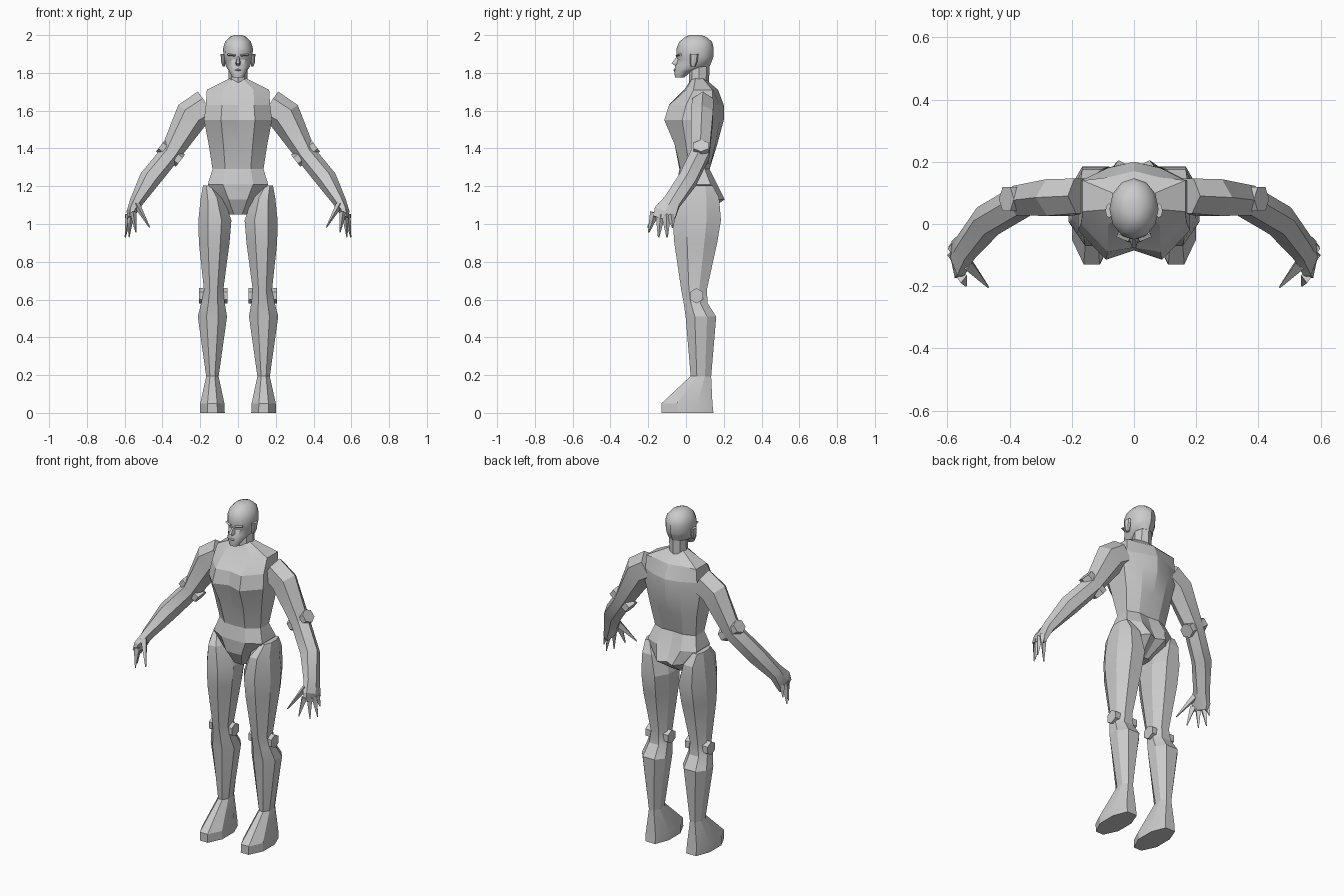
import bpy
import bmesh
from math import cos, sin, pi, radians
from mathutils import Vector

default = bpy.data.objects.get("Cube")
if default:
    bpy.data.objects.remove(default)

GREY = (0.6, 0.6, 0.6, 1)
grey = bpy.data.materials.new("plain_grey")
grey.use_nodes = True
grey.diffuse_color = GREY
grey.node_tree.nodes["Principled BSDF"].inputs["Base Color"].default_value = GREY


def loft(name, rings, mirrored=False, angle=22):
    """Skin a list of equal-length point rings and cap both ends."""
    bm = bmesh.new()
    loops = [[bm.verts.new(p) for p in ring] for ring in rings]
    count = len(loops[0])
    for low, high in zip(loops, loops[1:]):
        for i in range(count):
            j = (i + 1) % count
            bm.faces.new((low[i], low[j], high[j], high[i]))
    bm.faces.new(loops[0])
    bm.faces.new(loops[-1])
    bmesh.ops.recalc_face_normals(bm, faces=bm.faces)
    mesh = bpy.data.meshes.new(name)
    bm.to_mesh(mesh)
    bm.free()
    mesh.materials.append(grey)
    obj = bpy.data.objects.new(name, mesh)
    bpy.context.collection.objects.link(obj)
    bpy.ops.object.select_all(action="DESELECT")
    obj.select_set(True)
    bpy.context.view_layer.objects.active = obj
    bpy.ops.object.shade_smooth_by_angle(angle=radians(angle))
    if mirrored:
        obj.modifiers.new("other_side", "MIRROR").use_axis = (True, False, False)
    return obj


def oval(z, x0, x1, y0, y1, sides=8):
    """Level ring fitted into a box."""
    cx, cy, rx, ry = (x0 + x1) / 2, (y0 + y1) / 2, (x1 - x0) / 2, (y1 - y0) / 2
    turn = [2 * pi * i / sides for i in range(sides)]
    return [(cx + rx * cos(a), cy + ry * sin(a), z) for a in turn]


def facet(z, x0, x1, y0, y1):
    """Level eight-point ring with a narrow front and back strip."""
    cx, cy, rx, ry = (x0 + x1) / 2, (y0 + y1) / 2, (x1 - x0) / 2, (y1 - y0) / 2
    shape = ((-.4, -1), (.4, -1), (1, -.4), (1, .4), (.5, 1), (-.5, 1), (-1, .4), (-1, -.4))
    return [(cx + rx * a, cy + ry * b, z) for a, b in shape]


def tube(name, path, mirrored=True, sides=6, phase=0):
    """Limb along a path of (centre, in-plane radius, depth radius)."""
    centres = [Vector(c) for c, ru, rv in path]
    rings = []
    for i, (c, ru, rv) in enumerate(path):
        along = (centres[min(i + 1, len(path) - 1)] - centres[max(i - 1, 0)]).normalized()
        v = Vector((0, 1, 0))
        v = (v - along * v.dot(along)).normalized()
        u = along.cross(v)
        turn = [2 * pi * k / sides + phase for k in range(sides)]
        rings.append([centres[i] + u * ru * cos(a) + v * rv * sin(a) for a in turn])
    return loft(name, rings, mirrored)


def torso_ring(z, w, front, breast, side_front, side_back, blade, spine):
    half = [(w * .5, breast), (w, side_front), (w, side_back), (w * .5, blade)]
    right = [(x, y, z) for x, y in half]
    left = [(-x, y, z) for x, y in reversed(half)]
    return [(0, front, z)] + right + [(0, spine, z)] + left


# Torso from neck base down to crotch
loft("torso", [torso_ring(*r) for r in (
    (1.77, .045, .03, .03, .05, .09, .10, .10),
    (1.71, .165, -.01, 0, .04, .14, .15, .17),
    (1.63, .17, -.075, -.09, 0, .14, .18, .2),
    (1.55, .18, -.085, -.115, -.02, .13, .18, .2),
    (1.42, .155, -.055, -.06, 0, .12, .155, .165),
    (1.29, .135, -.035, -.03, .02, .1, .125, .12),
    (1.21, .16, -.05, -.045, 0, .13, .165, .145),
    (1.13, .1, -.045, -.04, .02, .15, .205, .18),
    (1.05, .045, 0, 0, .03, .08, .09, .09))], angle=15)

# Neck
loft("neck", [oval(1.68, -.05, .05, .015, .12), oval(1.85, -.05, .05, .015, .125)])

# Head
loft("head", [oval(z, -w, w, y0, y1, 12) for z, w, y0, y1 in (
    (1.775, .028, -.058, -.01),
    (1.81, .048, -.063, .03),
    (1.835, .064, -.058, .125),
    (1.87, .074, -.046, .14),
    (1.885, .077, -.052, .145),
    (1.93, .079, -.05, .147),
    (1.965, .068, -.035, .138),
    (1.99, .045, -.005, .108),
    (2.0, .022, .02, .08))], angle=35)

# Face: nose, lips, brows and ears
loft("nose", [
    [(-.005, -.045, 1.89), (.005, -.045, 1.89), (.005, -.03, 1.89), (-.005, -.03, 1.89)],
    [(-.007, -.077, 1.85), (.007, -.077, 1.85), (.016, -.04, 1.85), (-.016, -.04, 1.85)],
    [(-.007, -.06, 1.84), (.007, -.06, 1.84), (.013, -.04, 1.84), (-.013, -.04, 1.84)]])
loft("lips", [oval(z, -w, w, y, 0) for z, w, y in (
    (1.808, .015, -.062), (1.815, .025, -.068), (1.822, .015, -.062))])
tube("brow", [((.014, -.046, 1.892), .006, .012), ((.052, -.03, 1.896), .006, .012)], sides=4)
loft("ear", [oval(z, .068, x, y0, y1, 8) for z, x, y0, y1 in (
    (1.835, .082, .025, .05), (1.86, .09, .02, .06), (1.9, .092, .02, .066))], True)

# Arm: shoulder, elbow, wrist and palm
tube("arm", [
    ((.165, .09, 1.625), .09, .065),
    ((.245, .085, 1.575), .09, .068),
    ((.36, .075, 1.37), .055, .056),
    ((.47, .01, 1.235), .056, .055),
    ((.54, -.075, 1.115), .035, .052),
    ((.565, -.11, 1.06), .026, .07),
    ((.572, -.122, 1.025), .015, .062)])

# Elbow and knee joint knobs
tube("elbow_joint", [((.41, .08, 1.415), .04, .045), ((.305, .08, 1.335), .04, .045)])
tube("knee_joint", [((.055, .055, .62), .04, .04), ((.206, .055, .62), .04, .04)])

# Fingers and thumb as tapered spikes
digits = {
    "index_finger": ((.555, -.165, 1.06), (.54, -.198, .955)),
    "middle_finger": ((.568, -.135, 1.05), (.577, -.145, .93)),
    "ring_finger": ((.578, -.105, 1.05), (.597, -.1, .93)),
    "little_finger": ((.58, -.08, 1.05), (.592, -.07, .98)),
    "thumb": ((.535, -.125, 1.1), (.468, -.203, .982)),
}
for name, (base, tip) in digits.items():
    tube(name, [(base, .018, .026), (tip, .003, .004)], sides=4)

# Leg with foot
loft("leg", [facet(*r) for r in (
    (1.205, .13, .185, .01, .14),
    (1.14, .075, .197, -.05, .175),
    (1.02, .035, .21, -.07, .185),
    (.9, .045, .207, -.062, .165),
    (.65, .078, .18, -.025, .11),
    (.58, .07, .195, -.012, .115),
    (.51, .058, .213, -.002, .16),
    (.19, .103, .168, .025, .133))], True)
loft("foot", [facet(*r) for r in (
    (.195, .103, .168, .025, .133),
    (.05, .072, .2, -.13, .14),
    (0, .07, .2, -.13, .145))], True)
